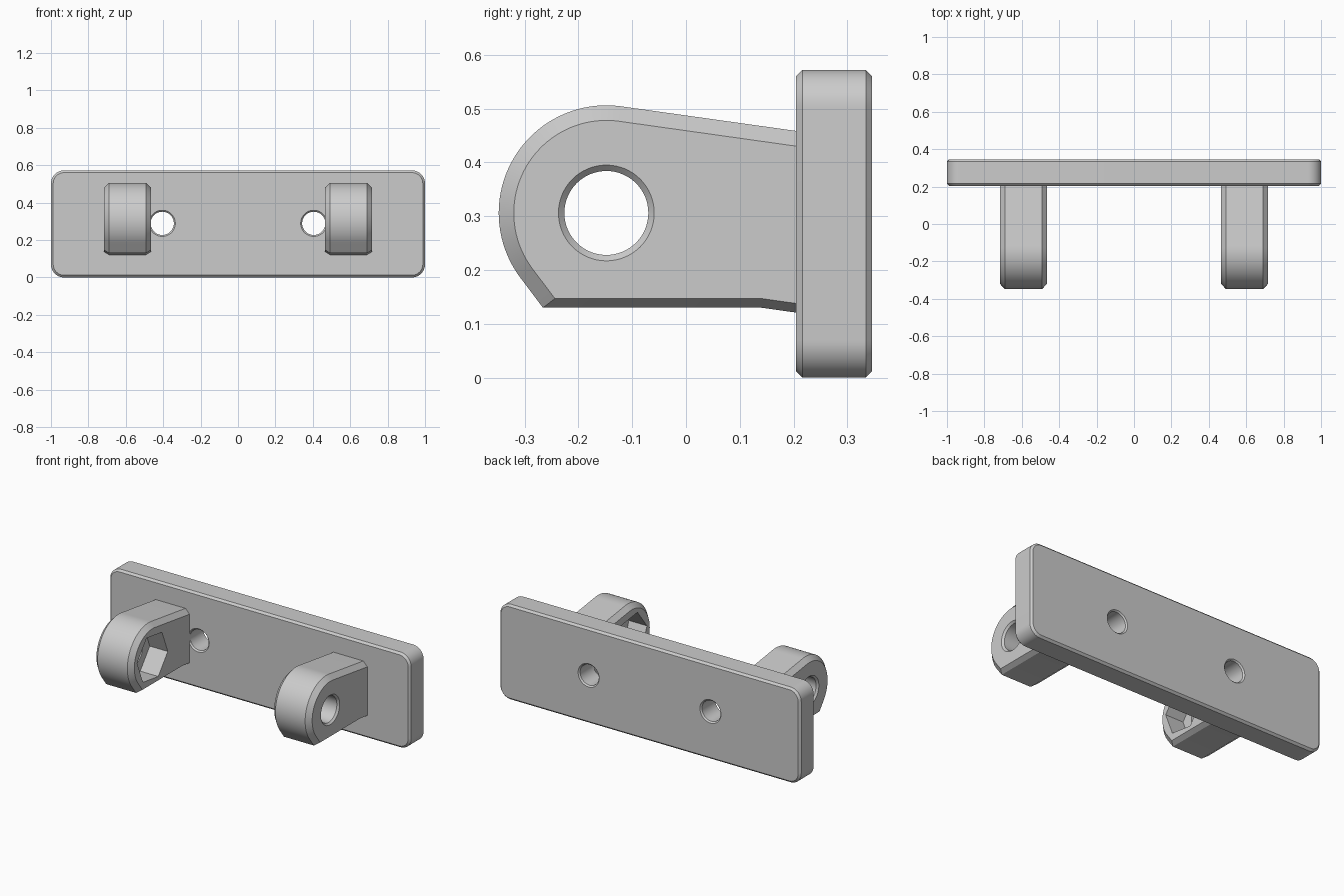
import bpy, bmesh
from math import cos, sin, radians, tan, pi

if "Cube" in bpy.data.objects:
    bpy.data.objects.remove(bpy.data.objects["Cube"])


def arc(cx, cy, r, a0, a1, n):
    return [(cx + r * cos(radians(a0 + (a1 - a0) * i / n)),
             cy + r * sin(radians(a0 + (a1 - a0) * i / n))) for i in range(n + 1)]


def circle(cx, cy, r, n=64, start=0):
    return arc(cx, cy, r, start, start + 360, n)[:-1]


def loft(name, stations, axis):
    """Skin matching outlines placed along the x axis (y,z outlines) or y axis (x,z outlines)."""
    bm = bmesh.new()
    rings = []
    for d, pts in stations:
        rings.append([bm.verts.new((d, u, v) if axis == 'x' else (u, d, v)) for u, v in pts])
    for a, b in zip(rings, rings[1:]):
        for i in range(len(a)):
            j = (i + 1) % len(a)
            bm.faces.new((a[i], a[j], b[j], b[i]))
    bm.faces.new(rings[0])
    bm.faces.new(rings[-1])
    bmesh.ops.recalc_face_normals(bm, faces=bm.faces)
    me = bpy.data.meshes.new(name)
    bm.to_mesh(me)
    bm.free()
    ob = bpy.data.objects.new(name, me)
    bpy.context.collection.objects.link(ob)
    return ob


def cut(ob, cutter):
    mod = ob.modifiers.new("cut", 'BOOLEAN')
    mod.operation = 'DIFFERENCE'
    mod.solver = 'EXACT'
    mod.object = cutter
    cutter.hide_render = True


def finish(ob, cutters):
    """Apply the modifiers, drop the cutters and smooth the round faces."""
    bpy.ops.object.select_all(action='DESELECT')
    ob.select_set(True)
    bpy.context.view_layer.objects.active = ob
    bpy.ops.object.convert(target='MESH')
    bpy.ops.object.shade_smooth_by_angle(angle=radians(20))
    for c in cutters:
        bpy.data.objects.remove(c)


def chamfered_hole(name, u, v, r, c, d0, d1, axis):
    """Round cutter from d0 to d1 that flares by c at both ends."""
    e = 0.01
    return loft(name, [(d0 - e, circle(u, v, r + c + e)), (d0 + c, circle(u, v, r)),
                       (d1 - c, circle(u, v, r)), (d1 + e, circle(u, v, r + c + e))], axis)


# mounting plate with rounded corners and chamfered rims
Y0, Y1, H, R, C = 0.204, 0.346, 0.572, 0.07, 0.012


def plate_outline(inset):
    r, x = R - inset, 1 - R
    return (arc(x, H - R, r, 0, 90, 12) + arc(-x, H - R, r, 90, 180, 12)
            + arc(-x, R, r, 180, 270, 12) + arc(x, R, r, 270, 360, 12))


plate = loft("mounting_plate", [(Y0, plate_outline(C)), (Y0 + C, plate_outline(0)),
                                (Y1 - C, plate_outline(0)), (Y1, plate_outline(C))], 'y')
screw_cutters = [chamfered_hole("screw_hole_cutter", s * 0.405, 0.289, 0.062, 0.008, Y0, Y1, 'y')
                 for s in (-1, 1)]
for c in screw_cutters:
    cut(plate, c)
finish(plate, screw_cutters)

# pivot lugs: round nose, sloped top, flat underside
PY, PZ = -0.148, 0.306
X0, X1, LC = 0.465, 0.717, 0.027
TILT = 8


def lug_outline(inset, bottom):
    r, end = 0.2 - inset, 0.215
    nose = arc(PY, PZ, r, 90 - TILT, 217, 40)
    ty, tz = nose[0]
    ly, lz = nose[-1]
    slope = tan(radians(TILT))
    return ([(end, tz - (end - ty) * slope)] + nose
            + [(ly + (lz - bottom) / tan(radians(53)), bottom),
               (0.14, bottom), (end, bottom - (end - 0.14) * slope)])


big, small = lug_outline(0, 0.13), lug_outline(0.028, 0.147)
for side, name in ((1, "right_lug"), (-1, "left_lug")):
    lug = loft(name, [(side * X0, small), (side * (X0 + LC), big),
                      (side * (X1 - LC), big), (side * X1, small)], 'x')
    # pin hole, with a hexagonal nut pocket on the inner face
    lo, hi = sorted((side * X0, side * X1))
    pin = chamfered_hole("pin_hole_cutter", PY, PZ, 0.078, 0.011, lo, hi, 'x')
    hexagon = circle(PY, PZ, 0.147, 6, -TILT)
    nut = loft("nut_pocket_cutter", [(side * (X0 - 0.05), hexagon), (side * (X0 + 0.12), hexagon)], 'x')
    cut(lug, pin)
    cut(lug, nut)
    finish(lug, [pin, nut])
